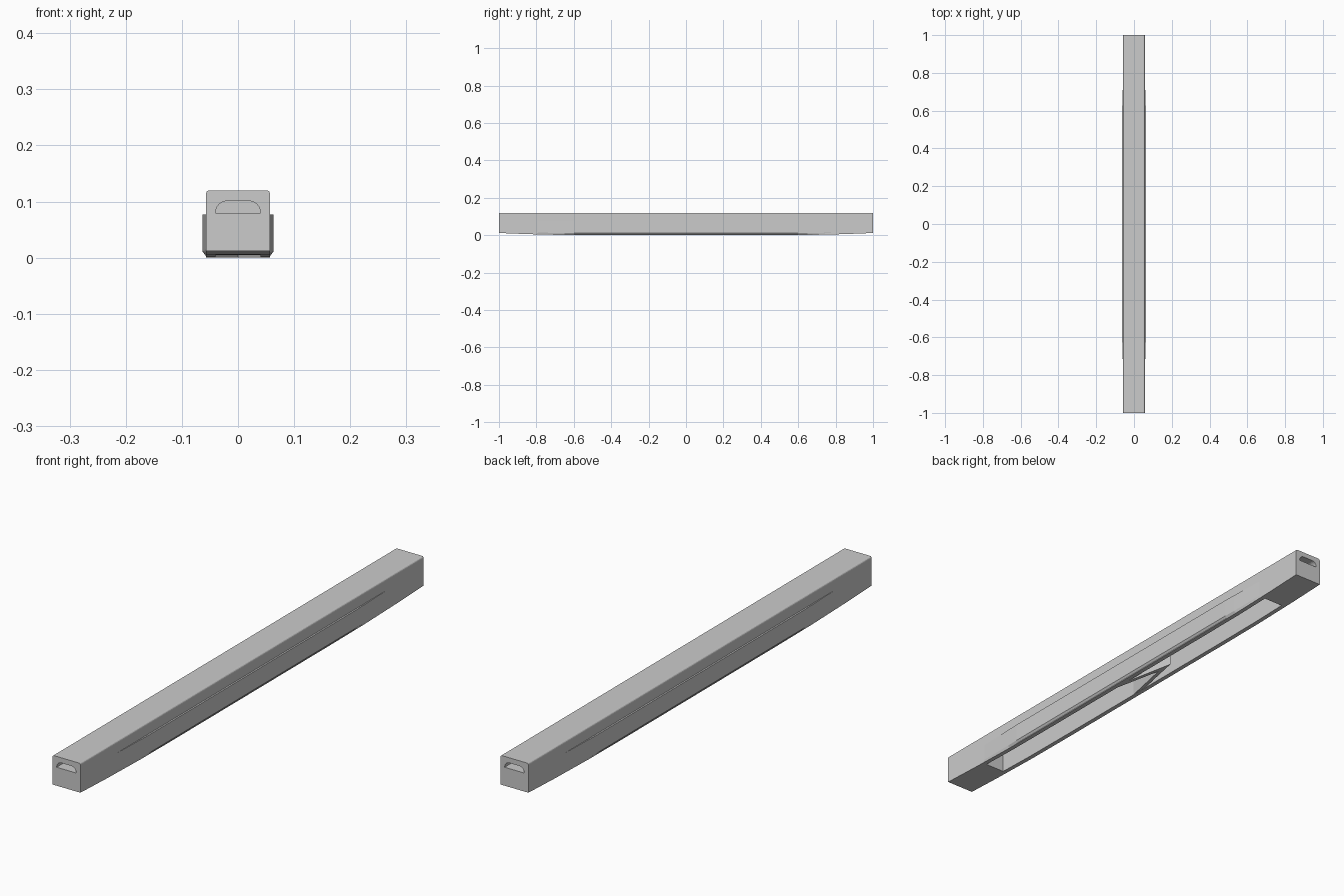
import bpy, bmesh, math

old = bpy.data.objects.get("Cube")
if old:
    bpy.data.objects.remove(old)

grey = bpy.data.materials.new("light grey")
grey.use_nodes = True
colour = (0.6, 0.6, 0.6, 1)
grey.diffuse_color = colour
grey.node_tree.nodes["Principled BSDF"].inputs["Base Color"].default_value = colour

HALF_W, HEIGHT, SLOT_W, SLOT_L = 0.057, 0.12, 0.04, 0.8


def loft(name, rings):
    """Skin a list of closed rings of equal length and cap both ends."""
    bm = bmesh.new()
    rows = [[bm.verts.new(p) for p in ring] for ring in rings]
    n = len(rows[0])
    for a, b in zip(rows, rows[1:]):
        for i in range(n):
            j = (i + 1) % n
            bm.faces.new((a[i], a[j], b[j], b[i]))
    bm.faces.new(rows[0])
    bm.faces.new(rows[-1])
    bmesh.ops.recalc_face_normals(bm, faces=bm.faces)
    mesh = bpy.data.meshes.new(name)
    bm.to_mesh(mesh)
    bm.free()
    mesh.materials.append(grey)
    obj = bpy.data.objects.new(name, mesh)
    bpy.context.collection.objects.link(obj)
    return obj


def along_y(profile, *stations):
    return [[(x, y, z) for x, z in profile] for y in stations]


def cut(target, cutter):
    cutter.hide_render = True
    cutter.hide_viewport = True
    cutter.display_type = 'WIRE'
    mod = target.modifiers.new(cutter.name, 'BOOLEAN')
    mod.operation = 'DIFFERENCE'
    mod.solver = 'EXACT'
    mod.object = cutter


# Underside height: flat in the middle, rising towards the ends
KEEL = [(0.45, 0.0), (0.65, 0.001), (0.85, 0.006), (1.0, 0.012)]


def keel(y):
    y = abs(y)
    if y <= KEEL[0][0]:
        return 0.0
    for (y0, z0), (y1, z1) in zip(KEEL, KEEL[1:]):
        if y <= y1:
            return z0 + (z1 - z0) * (y - y0) / (y1 - y0)
    return KEEL[-1][1]


# Main beam with softened top edges
def beam_ring(y):
    r = 0.006
    right = [(HALF_W, keel(y))]
    for k in range(4):
        a = math.pi / 6 * k
        right.append((HALF_W - r + r * math.cos(a), HEIGHT - r + r * math.sin(a)))
    return [(x, y, z) for x, z in right] + [(-x, y, z) for x, z in reversed(right)]


ends = [y for y, z in KEEL]
beam = loft("beam", [beam_ring(y) for y in [-e for e in reversed(ends)] + ends])

# Long hollow under the beam
slot = [(-SLOT_W, -0.05), (SLOT_W, -0.05), (SLOT_W, 0.1), (-SLOT_W, 0.1)]
cut(beam, loft("slot_cutter", along_y(slot, -SLOT_L, SLOT_L)))

# Rounded grip pocket in each end
grip = []
for side in (1, -1):
    arc = [(side * (0.02 + 0.02 * math.cos(t * math.pi / 12)),
            0.08 + 0.021 * math.sin(t * math.pi / 12)) for t in range(7)]
    grip += arc if side > 0 else arc[::-1]
for side, label in ((-1, "front"), (1, "back")):
    cut(beam, loft(label + "_grip_cutter", along_y(grip, side * 0.91, side * 1.05)))

# Shallow raised panels along both sides, tapering out at the ends
def panel_ring(side, y):
    b = 0.006 * min(1, (SLOT_L - abs(y)) / 0.2) - 0.0003 * (abs(y) > 0.79)
    zb = keel(y) + 0.002
    pts = [(0.05, zb), (HALF_W, zb), (HALF_W + b, zb + 0.008),
           (HALF_W + b, 0.077), (0.05, 0.077)]
    return [(side * x, y, z) for x, z in pts]


for side, label in ((1, "left"), (-1, "right")):
    loft(label + "_side_panel",
         [panel_ring(side, y) for y in (-0.8, -0.65, -0.6, 0.6, 0.65, 0.8)])

# Arrow-shaped brace inside the hollow
w = SLOT_W + 0.002
plan = [(-w, 0.0), (0, 0.21), (w, 0.0), (w, -0.06), (0, 0.14), (-w, -0.06)]
loft("centre_brace", [[(x, y, z) for x, y in plan] for z in (0.0005, 0.102)])
